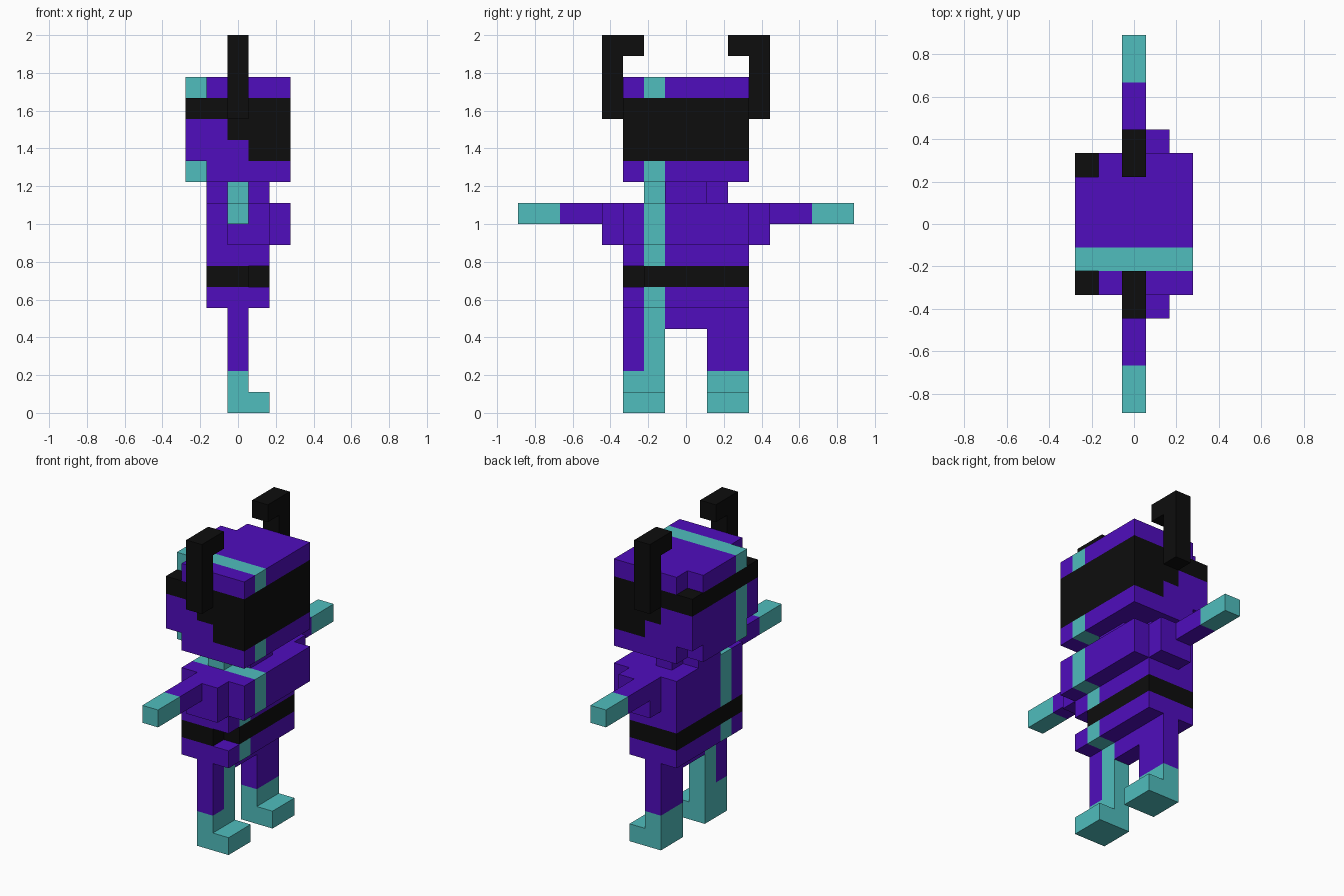
import bpy
import bmesh
import math

old = bpy.data.objects.get("Cube")
if old:
    bpy.data.objects.remove(old, do_unlink=True)

U = 1 / 9        # edge length of one block
X_SHIFT = 2.5    # block columns run 0..5 along x

COLOURS = {
    "purple": (0.080, 0.004, 0.510, 1),
    "teal": (0.080, 0.510, 0.510, 1),
    "black": (0.004, 0.004, 0.004, 1),
}
NAMES = list(COLOURS)
materials = []
for name, rgba in COLOURS.items():
    mat = bpy.data.materials.new(name)
    mat.use_nodes = True
    mat.diffuse_color = rgba
    bsdf = mat.node_tree.nodes["Principled BSDF"]
    bsdf.inputs["Base Color"].default_value = rgba
    bsdf.inputs["Roughness"].default_value = 0.9
    materials.append(mat)

blocks = {}      # (x, y, z) -> (part, colour)


def fill(part, colour, xs, ys, zs):
    """Fill a box of blocks; later fills replace earlier ones."""
    for x in range(*xs):
        for y in range(*ys):
            for z in range(*zs):
                blocks[x, y, z] = (part, colour)


def fill_pair(part, colour, xs, ys, zs):
    """Fill a box on the +y side and its mirror on the -y side."""
    fill("left_" + part, colour, xs, ys, zs)
    fill("right_" + part, colour, xs, (-ys[1], -ys[0]), zs)


# Legs, boots and hip bar
fill_pair("leg", "purple", (2, 3), (1, 3), (2, 5))
fill_pair("boot", "teal", (2, 3), (1, 3), (0, 2))
fill_pair("boot", "teal", (3, 4), (1, 3), (0, 1))
fill("hips", "purple", (2, 3), (-1, 1), (4, 5))

# Torso with belt (one corner of the belt is open) and deeper chest
fill("torso", "purple", (1, 4), (-3, 3), (5, 10))
fill("torso", "purple", (4, 5), (-3, 3), (8, 10))
fill("belt", "black", (1, 4), (-3, 3), (6, 7))
del blocks[3, -3, 6]

# Shoulders, arms and hands
fill_pair("shoulder", "purple", (2, 4), (3, 4), (8, 10))
fill_pair("arm", "purple", (2, 3), (4, 6), (9, 10))
fill_pair("hand", "teal", (2, 3), (6, 8), (9, 10))

# Cross-shaped neck
fill("neck", "purple", (2, 3), (-2, 2), (10, 11))
fill("neck", "purple", (1, 4), (-1, 1), (10, 11))

# Head, rounded at the back edges
fill("head", "purple", (1, 5), (-3, 3), (11, 16))
fill("head", "purple", (0, 1), (-2, 2), (11, 16))
fill("head", "purple", (0, 1), (-3, 3), (12, 15))

# Visor stepping up into a band round the head
fill("visor", "black", (0, 5), (-3, 3), (14, 15))
fill("visor", "black", (2, 5), (-3, 3), (13, 14))
fill("visor", "black", (3, 5), (-3, 3), (12, 13))

# Horns with inward tips
fill_pair("horn", "black", (2, 3), (3, 4), (14, 18))
fill_pair("horn", "black", (2, 3), (2, 3), (17, 18))

# Teal stripe running down one side through every purple block
for cell, (part, colour) in blocks.items():
    if cell[1] == -2 and colour == "purple":
        blocks[cell] = (part, "teal")


def build(part):
    """Make one object from the exposed block faces of a part."""
    bm = bmesh.new()
    corners = {}

    def corner(p):
        if p not in corners:
            corners[p] = bm.verts.new(((p[0] - X_SHIFT) * U, p[1] * U, p[2] * U))
        return corners[p]

    for cell, (owner, colour) in blocks.items():
        if owner != part:
            continue
        for axis in range(3):
            b, c = (axis + 1) % 3, (axis + 2) % 3
            for side in (0, 1):
                beside = list(cell)
                beside[axis] += 2 * side - 1
                if tuple(beside) in blocks:
                    continue
                quad = []
                for db, dc in ((0, 0), (1, 0), (1, 1), (0, 1)):
                    p = list(cell)
                    p[axis] += side
                    p[b] += db
                    p[c] += dc
                    quad.append(corner(tuple(p)))
                face = bm.faces.new(quad if side else quad[::-1])
                face.material_index = NAMES.index(colour)

    # Merge coplanar faces of the same colour
    bmesh.ops.dissolve_limit(bm, angle_limit=math.radians(1), verts=bm.verts[:],
                             edges=bm.edges[:], delimit={"MATERIAL"})
    mesh = bpy.data.meshes.new(part)
    bm.to_mesh(mesh)
    bm.free()
    for mat in materials:
        mesh.materials.append(mat)
    bpy.context.collection.objects.link(bpy.data.objects.new(part, mesh))


for part in sorted({owner for owner, _ in blocks.values()}):
    build(part)
